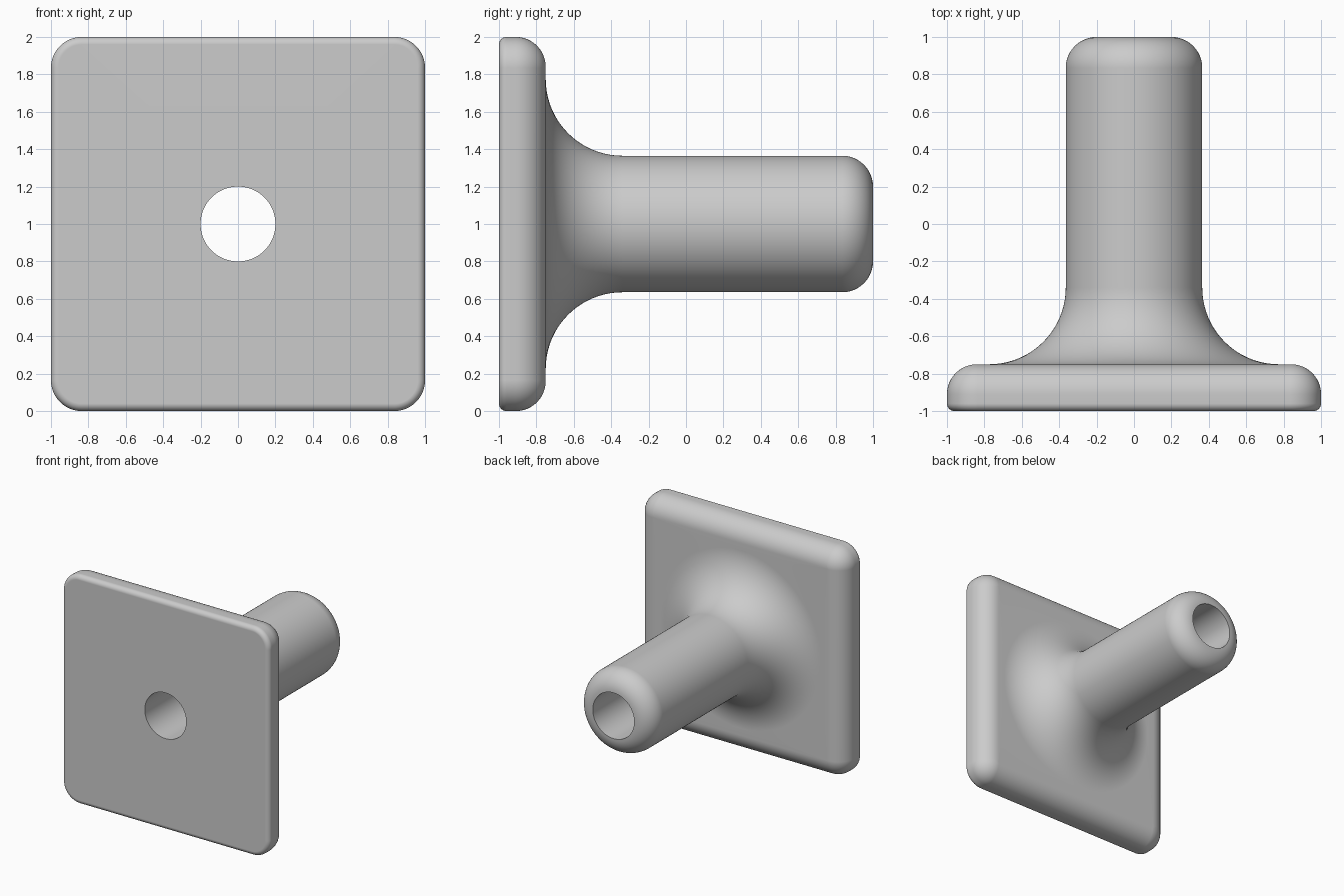
import bpy
import bmesh
from math import cos, sin, pi

cube = bpy.data.objects.get("Cube")
if cube:
    bpy.data.objects.remove(cube, do_unlink=True)

STEPS = 24            # points per quarter turn
HALF = 1.0            # half width of the plate
CORNER = 0.165        # rounded corner of the plate
EDGE = 0.16           # soft back edge of the plate
LIP = 0.04            # small front edge of the plate
BORE, TUBE = 0.2, 0.365
FLARE = 0.41          # blend between plate and tube
FRONT, BACK, END = -1.0, -0.75, 1.0

grey = bpy.data.materials.new("light grey")
grey.use_nodes = True
grey.diffuse_color = (0.6, 0.6, 0.6, 1)
grey.node_tree.nodes["Principled BSDF"].inputs["Base Color"].default_value = (0.6, 0.6, 0.6, 1)


def circle(radius, y):
    n = 4 * STEPS
    return [(radius * cos(2 * pi * (i + 0.5) / n), y,
             1 + radius * sin(2 * pi * (i + 0.5) / n)) for i in range(n)]


def rounded_square(inset, y):
    points = []
    for quarter in range(4):
        middle = pi / 4 + quarter * pi / 2
        cx = (HALF - CORNER) * (1 if cos(middle) > 0 else -1)
        cz = (HALF - CORNER) * (1 if sin(middle) > 0 else -1)
        for k in range(STEPS):
            a = (quarter + k / (STEPS - 1)) * pi / 2
            r = CORNER - inset
            points.append((cx + r * cos(a), y, 1 + cz + r * sin(a)))
    return points


def quarter_angles(count):
    return [i / count * pi / 2 for i in range(count + 1)]


# Plate: front lip, sides and soft back edge
loops = [circle(BORE, FRONT)]
loops += [rounded_square(LIP * (1 - sin(a)), FRONT + LIP * (1 - cos(a)))
          for a in quarter_angles(6)]
loops += [rounded_square(EDGE * (1 - cos(a)), BACK - EDGE * (1 - sin(a)))
          for a in quarter_angles(12)]

# Flare, tube and rounded tube end
loops += [circle(TUBE + FLARE * (1 - sin(a)), BACK + FLARE * (1 - cos(a)))
          for a in quarter_angles(20)]
tip = TUBE - BORE
loops += [circle(BORE + tip * cos(a), END - tip * (1 - sin(a)))
          for a in quarter_angles(12)]

# Skin the loops; the last joins the first to line the bore
bm = bmesh.new()
rings = [[bm.verts.new(p) for p in loop] for loop in loops]
for ring, following in zip(rings, rings[1:] + rings[:1]):
    for i in range(len(ring)):
        j = (i + 1) % len(ring)
        bm.faces.new((ring[i], ring[j], following[j], following[i]))
bmesh.ops.recalc_face_normals(bm, faces=bm.faces)
mesh = bpy.data.meshes.new("flanged_tube")
bm.to_mesh(mesh)
bm.free()
mesh.materials.append(grey)

tube = bpy.data.objects.new("flanged_tube", mesh)
bpy.context.collection.objects.link(tube)
bpy.ops.object.select_all(action='DESELECT')
tube.select_set(True)
bpy.context.view_layer.objects.active = tube
bpy.ops.object.shade_smooth_by_angle(angle=pi / 6)

# Keep the broad faces flat beside the rounded edges
weighted = tube.modifiers.new("flat faces", 'WEIGHTED_NORMAL')
weighted.keep_sharp = True
